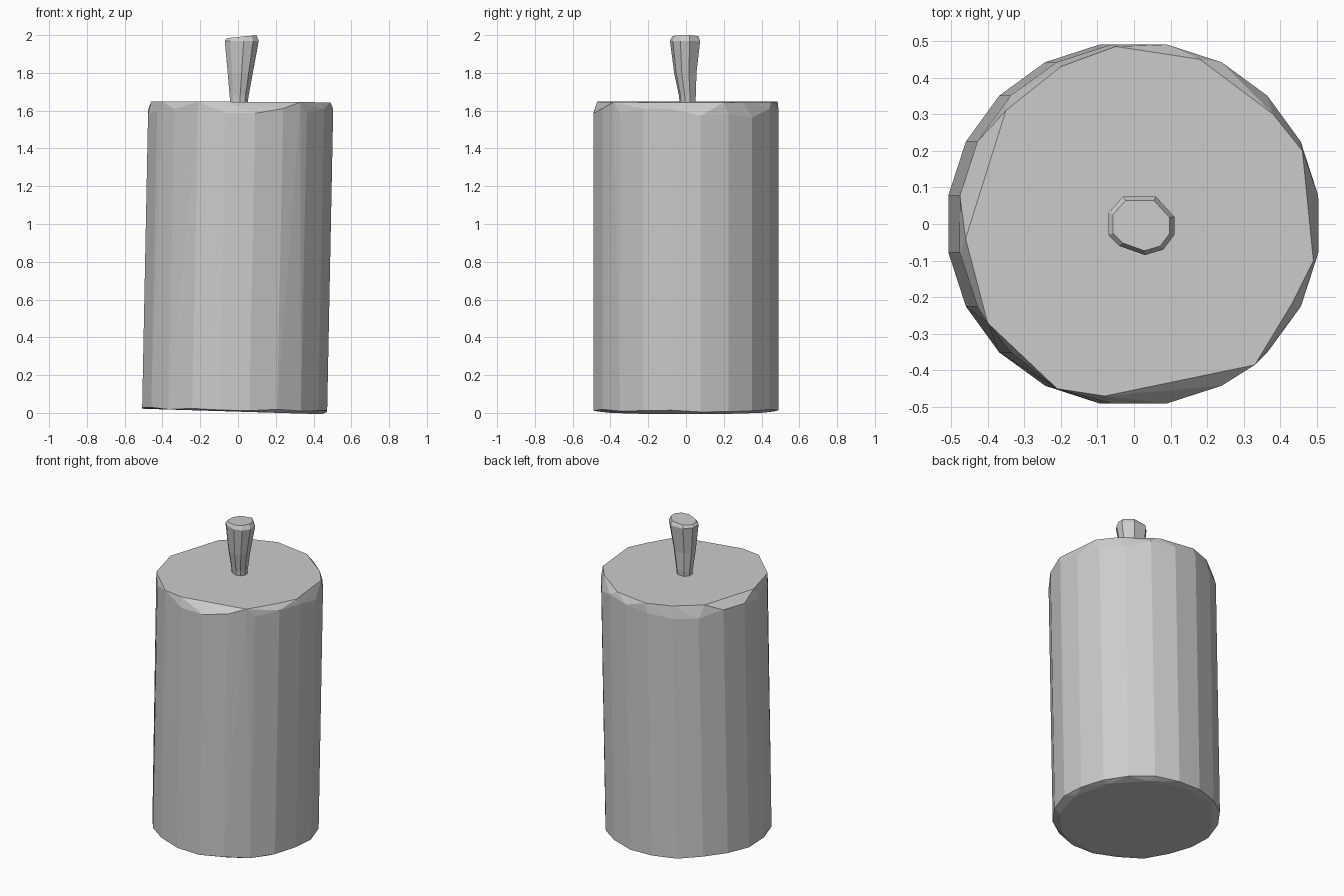
import bpy, bmesh, math, random
from mathutils import Vector

random.seed(4)
cube = bpy.data.objects.get("Cube")
if cube:
    bpy.data.objects.remove(cube, do_unlink=True)

grey = bpy.data.materials.new("light_grey")
grey.use_nodes = True
grey.diffuse_color = (0.6, 0.6, 0.6, 1)
grey.node_tree.nodes["Principled BSDF"].inputs["Base Color"].default_value = grey.diffuse_color


def finish(bm, name):
    bmesh.ops.recalc_face_normals(bm, faces=bm.faces)
    mesh = bpy.data.meshes.new(name)
    bm.to_mesh(mesh)
    bm.free()
    mesh.materials.append(grey)
    obj = bpy.data.objects.new(name, mesh)
    bpy.context.collection.objects.link(obj)
    return obj


def hull(points, name):
    bm = bmesh.new()
    for p in points:
        bm.verts.new(p)
    res = bmesh.ops.convex_hull(bm, input=bm.verts)
    inner = {g for g in res["geom_interior"] if isinstance(g, bmesh.types.BMVert)}
    bmesh.ops.delete(bm, geom=list(inner), context="VERTS")
    bmesh.ops.dissolve_limit(bm, angle_limit=math.radians(0.5), verts=bm.verts, edges=bm.edges)
    return finish(bm, name)


# Candle body: leaning twenty-sided prism with unevenly whittled rims
SIDES, RADIUS = 20, 0.496
lean = lambda z: -0.018 + 0.02 * z
points = []
for i in range(SIDES):
    a = math.tau * (i + 0.5) / SIDES
    c, s = RADIUS * math.cos(a), RADIUS * math.sin(a)
    high = random.uniform(1.56, 1.615)
    low = 0.012 - 0.016 * c + random.uniform(0, 0.012)
    points += [(lean(high) + c, s, high), (lean(low) + c, s, low)]

# Irregular flat top outline
TOP = [(-0.08, -0.47), (0.33, -0.385), (0.43, -0.22), (0.49, -0.1), (0.46, 0.2),
       (0.38, 0.3), (0.18, 0.45), (-0.05, 0.485), (-0.2, 0.43), (-0.35, 0.31),
       (-0.46, -0.04), (-0.4, -0.27), (-0.21, -0.45)]
points += [(x, y, 1.647 - 0.006 * x) for x, y in TOP]

# Flat base outline
for i in range(12):
    a = math.tau * i / 12
    points.append((0.46 * math.cos(a) - 0.015, 0.46 * math.sin(a), 0.007 - 0.014 * math.cos(a)))
candle_body = hull(points, "candle_body")

# Wick: flared faceted stub, lofted through rings, with a bevelled tip
OUTLINE = [(-0.07, -0.03), (-0.07, 0.03), (-0.03, 0.075), (0.06, 0.075), (0.11, 0.02),
           (0.11, -0.03), (0.08, -0.07), (0.03, -0.085), (-0.04, -0.06)]
CENTRE = Vector((0.02, 0))
RINGS = [(1.63, 0.5, (0.005, 0.01)), (1.68, 0.56, (0.006, 0.01)),
         (1.8, 0.74, (0.012, 0.0)), (1.97, 1.0, (0.02, 0.0))]
bm = bmesh.new()
rings = []
for z, k, mid in RINGS:
    ring = []
    for p in OUTLINE:
        q = (Vector(p) - CENTRE) * k + Vector(mid)
        ring.append(bm.verts.new((q.x, q.y, z)))
    rings.append(ring)
tip = []
for p in OUTLINE:
    q = (Vector(p) - CENTRE) * 0.86 + CENTRE
    tip.append(bm.verts.new((q.x, q.y, 1.99 + 0.1 * q.x)))
rings.append(tip)
n = len(OUTLINE)
for a, b in zip(rings, rings[1:]):
    for i in range(n):
        j = (i + 1) % n
        bm.faces.new((a[i], a[j], b[j], b[i]))
bm.faces.new(rings[0])
bm.faces.new(tip)
wick = finish(bm, "wick")
